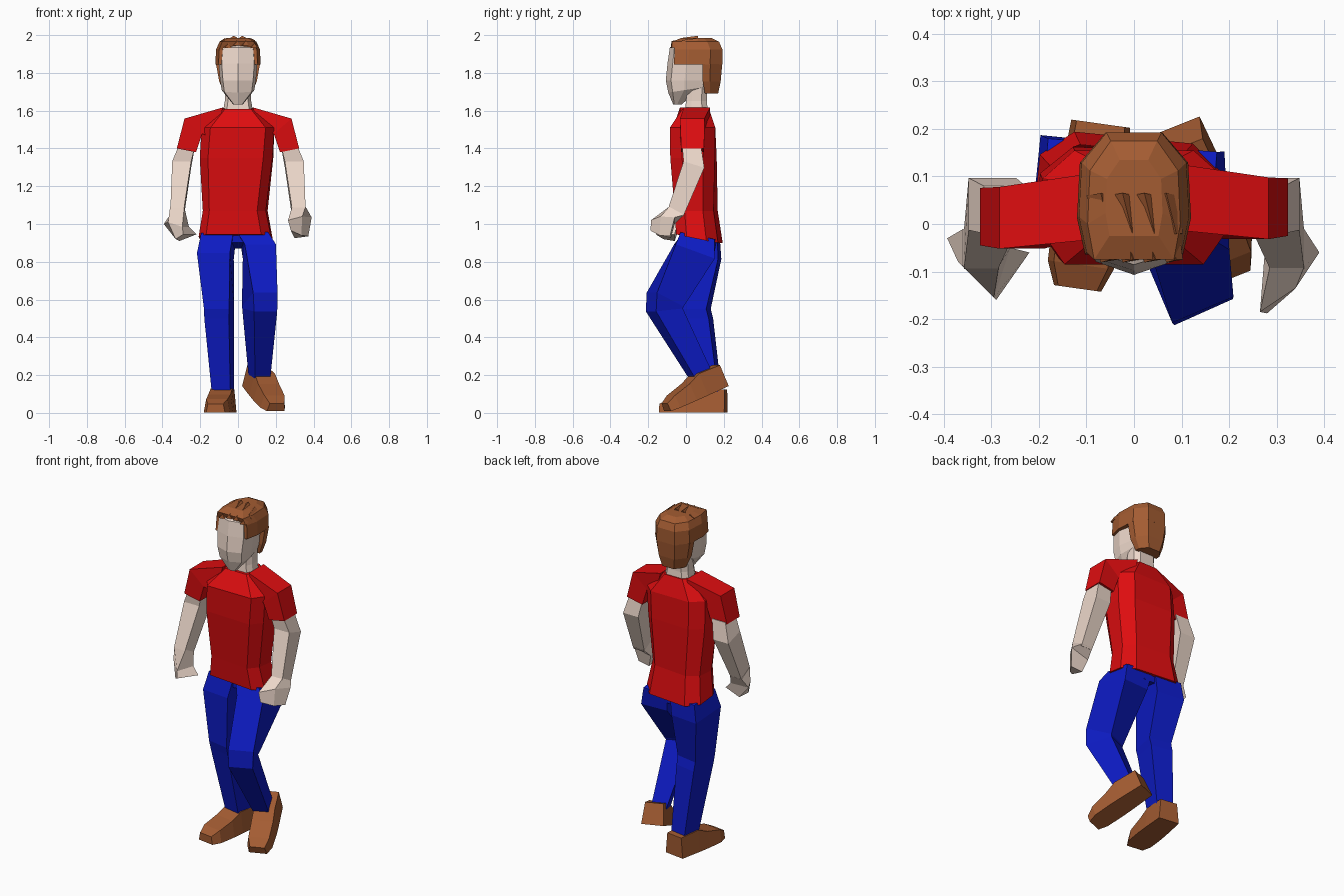
import bpy, bmesh
from mathutils import Matrix, Vector

SQUARE = [(-1, -1), (1, -1), (1, 1), (-1, 1)]
OCT = [(-.76, -1), (.76, -1), (1, -.45), (1, .5), (.65, 1), (-.65, 1), (-1, .5), (-1, -.45)]
HEAD = [(0, -1), (.84, -.75), (1, -.1), (.8, .9), (-.8, .9), (-1, -.1), (-.84, -.75)]
HAIR = [(-.86, -1), (.86, -1), (1, -.4), (.95, .5), (.5, 1), (-.5, 1), (-.95, .5), (-1, -.4)]
NAPE = [(-.97, -1), (.97, -1), (.95, -.2), (.5, 1), (-.5, 1), (-.95, -.2)]


def material(name, rgb):
    m = bpy.data.materials.new(name)
    m.diffuse_color = (*rgb, 1)
    return m


SKIN = material("skin", (.84, .68, .59))
RED = material("red_cloth", (.73, .004, .005))
BLUE = material("blue_cloth", (.004, .011, .56))
BROWN = material("brown", (.37, .107, .032))


def ring(x, y, z, w, d, yaw=0, pitch=0, shape=SQUARE):
    """Cross-section of width w and depth d, turned about z and tilted about x."""
    m = Matrix.Translation((x, y, z)) @ Matrix.Rotation(yaw, 4, 'Z') @ Matrix.Rotation(pitch, 4, 'X')
    return [m @ Vector((px * w / 2, py * d / 2, 0)) for px, py in shape]


def loft(name, mat, rings):
    """Skin a closed body over the cross-sections."""
    bm = bmesh.new()
    rows = [[bm.verts.new(p) for p in r] for r in rings]
    n = len(rows[0])
    for a, b in zip(rows, rows[1:]):
        for i in range(n):
            j = (i + 1) % n
            bm.faces.new((a[i], a[j], b[j], b[i]))
    bm.faces.new(rows[0])
    bm.faces.new(rows[-1])
    bmesh.ops.recalc_face_normals(bm, faces=bm.faces)
    me = bpy.data.meshes.new(name)
    bm.to_mesh(me)
    bm.free()
    me.materials.append(mat)
    ob = bpy.data.objects.new(name, me)
    bpy.context.collection.objects.link(ob)
    return ob


def stack(name, mat, shape, rows):
    return loft(name, mat, [ring(*r, shape=shape) for r in rows])


# Shirt body, hips twisted against the shoulders
stack("shirt", RED, OCT, [
    (-.012, .072, .923, .385, .225, -.1, -.2),
    (-.015, .055, 1.07, .335, .205, -.1),
    (-.008, .04, 1.35, .385, .235, -.04),
    (0, .035, 1.51, .385, .24, 0),
    (0, .05, 1.612, .18, .14, 0, .05)])


# Sleeves: top/outer and bottom/inner edge with a front and back depth
def sleeve(name, side, shift):
    rows = [(.08, 1.617, .12, 1.45, -.02, .12),
            (.283, 1.558, .19, 1.478, -.04, .09),
            (.324, 1.4, .222, 1.38, -.033, .088)]
    loft(name, RED, [[(side * xo, y0 + shift, zo), (side * xo, y1 + shift, zo),
                      (side * xi, y1 + shift, zi), (side * xi, y0 + shift, zi)]
                     for xo, zo, xi, zi, y0, y1 in rows])


sleeve("right_sleeve", 1, .008)
sleeve("left_sleeve", -1, -.012)

# Bare forearms, bent forward
for side, name in ((1, "right_forearm"), (-1, "left_forearm")):
    stack(name, SKIN, SQUARE, [
        (side * .272, .03, 1.41, .088, .1),
        (side * .298, .042, 1.315, .1, .115, 0, -.3),
        (side * .322, -.055, 1.06, .072, .09, 0, -.5)])

# Hands, half closed
loft("right_hand", SKIN, [
    ring(.322, -.05, 1.07, .072, .09, 0, -.5),
    [(.265, -.185, 1.02), (.34, -.135, 1.04), (.39, -.06, 1.035), (.275, -.06, 1.0)],
    [(.28, -.188, .965), (.335, -.14, .94), (.372, -.085, .935), (.3, -.08, .925)]])
loft("left_hand", SKIN, [
    ring(-.322, -.05, 1.07, .075, .09, 0, -.5),
    [(-.37, -.08, 1.01), (-.295, -.155, .985), (-.26, -.05, .985), (-.393, -.03, 1.0)],
    [(-.33, -.12, .92), (-.29, -.16, .945), (-.22, -.06, .945), (-.31, -.06, .91)]])

# Trouser seat and legs: right knee forward, left leg nearly straight
stack("trouser_seat", BLUE, SQUARE, [(-.005, .075, .885, .12, .16, 0, -.2), (-.005, .075, .95, .16, .17, 0, -.2)])
stack("right_trouser_leg", BLUE, SQUARE, [
    (.085, .068, .938, .165, .185, -.08, -.2),
    (.113, .045, .855, .165, .22, .05, -.35),
    (.115, -.11, .6, .14, .17, .4, -.45),
    (.115, -.115, .545, .134, .155, .42, .1),
    (.112, .085, .185, .085, .1, .4, .4)])
stack("left_trouser_leg", BLUE, SQUARE, [
    (-.103, .085, .935, .17, .18, -.08, -.2),
    (-.12, .075, .83, .175, .21, -.1, -.15),
    (-.1, .045, .55, .135, .15, -.18),
    (-.1, .058, .5, .132, .15, -.18),
    (-.08, .125, .11, .1, .11, -.18)])


# Shoes: sections from heel to toe as distance, width, height
def shoe(name, heel, yaw, pitch):
    m = Matrix.Translation(heel) @ Matrix.Rotation(yaw, 4, 'Z') @ Matrix.Rotation(pitch, 4, 'X')
    rows = [(0, .125, .12), (.13, .14, .125), (.2, .145, .095), (.3, .14, .07), (.35, .1, .045)]
    loft(name, BROWN, [[m @ Vector(p) for p in
                        ((-w / 2, -s, 0), (w / 2, -s, 0), (w * .41, -s, h), (-w * .41, -s, h))]
                       for s, w, h in rows])


shoe("right_shoe", (.08, .203, .142), .38, .39)
shoe("left_shoe", (-.07, .211, .003), -.14, 0)

# Neck and head
stack("neck", SKIN, OCT, [(0, .055, 1.58, .165, .125), (0, .055, 1.65, .14, .11), (0, .06, 1.76, .14, .1)])
stack("head", SKIN, HEAD, [
    (0, -.045, 1.632, .05, .045),
    (0, .0, 1.71, .172, .19, 0, .15),
    (0, .003, 1.76, .19, .22),
    (0, .012, 1.85, .205, .22),
    (0, .012, 1.935, .19, .195),
    (0, .025, 1.955, .14, .15)])

# Hair: cap over the crown and a lower block at the nape
stack("hair_cap", BROWN, HAIR, [
    (0, .064, 1.845, .24, .256),
    (0, .066, 1.925, .232, .252),
    (0, .05, 1.965, .195, .25),
    (0, .055, 1.985, .12, .16)])
stack("hair_nape", BROWN, NAPE, [
    (0, .135, 1.69, .15, .07),
    (0, .136, 1.755, .205, .095),
    (0, .1395, 1.847, .24, .105)])

# Tufts swept across the fringe and crown
for row, (y, z) in enumerate(((-.045, 1.966), (.01, 1.982))):
    for i in range(4):
        x = -.075 + i * .046
        low = z - .006 * (i - 1.5) ** 2
        loft(f"hair_tuft_{row}_{i}", BROWN, [
            [(x - .025, y + .05, low - .005), (x + .03, y + .05, low - .005), (x + .005, y + .055, low + .016)],
            [(x + .005, y - .036, low - .02), (x + .04, y - .03, low - .02), (x + .026, y - .03, low + .005)]])
